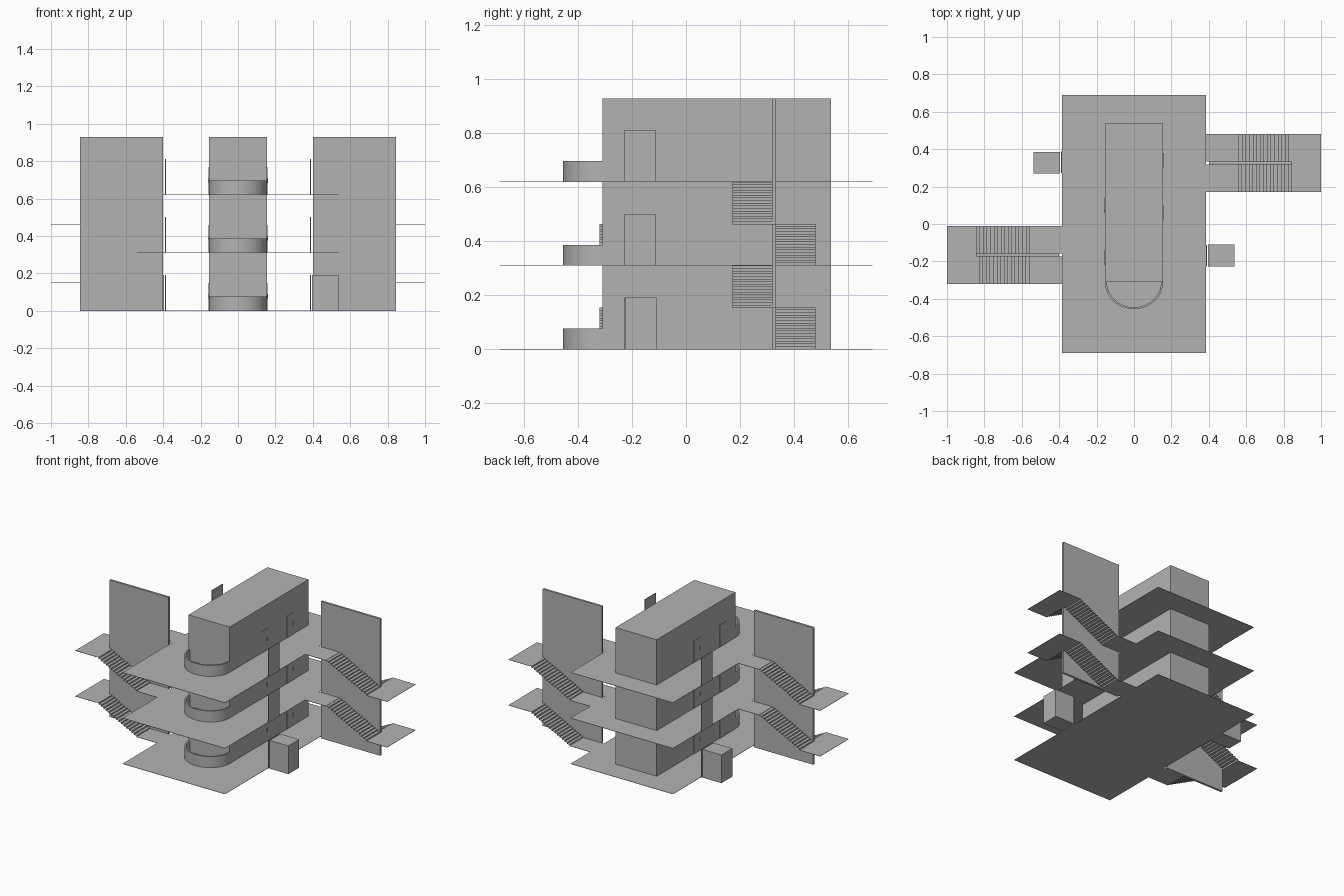
import bpy, bmesh, math

cube = bpy.data.objects.get("Cube")
if cube:
    bpy.data.objects.remove(cube, do_unlink=True)

grey = bpy.data.materials.new("concrete_grey")
grey.use_nodes = True
grey.diffuse_color = (0.45, 0.45, 0.45, 1)
grey.node_tree.nodes["Principled BSDF"].inputs["Base Color"].default_value = (0.45, 0.45, 0.45, 1)

STOREY = 0.31
LEVELS = [0, STOREY, 2 * STOREY]
HEIGHT = 3 * STOREY
PIVOT_Y = 0.08          # the two wings are half-turn copies about this line
SLAB = 0.002
HALF_W, CORE_W = 0.385, 0.155
CORE_FRONT, CORE_BACK = -0.31, 0.536


def finish(bm, name):
    bmesh.ops.recalc_face_normals(bm, faces=bm.faces)
    mesh = bpy.data.meshes.new(name)
    bm.to_mesh(mesh)
    bm.free()
    mesh.materials.append(grey)
    obj = bpy.data.objects.new(name, mesh)
    bpy.context.collection.objects.link(obj)
    return obj


def box(name, x, y, z):
    bm = bmesh.new()
    bmesh.ops.create_cube(bm, size=1)
    for v in bm.verts:
        for i, (lo, hi) in enumerate((x, y, z)):
            v.co[i] = hi if v.co[i] > 0 else lo
    return finish(bm, name)


def wing_box(name, x, y, z):
    """Box on the left wing and its half-turn copy on the right wing."""
    box("left_" + name, x, y, z)
    box("right_" + name, (-x[1], -x[0]),
        (2 * PIVOT_Y - y[1], 2 * PIVOT_Y - y[0]), z)


def flight(name, x0, x1, y, z0, turn, steps=16):
    """Folded strip of risers and treads climbing from x0 to x1."""
    path = [(x0, z0)]
    for i in range(steps):
        x = x0 + (x1 - x0) * i / steps
        z = z0 + STOREY / 2 * (i + 1) / steps
        path += [(x, z), (x + (x1 - x0) / steps, z)]
    bm = bmesh.new()
    rows = []
    for px, pz in path:
        row = []
        for py in y:
            row.append(bm.verts.new((-px, 2 * PIVOT_Y - py, pz) if turn else (px, py, pz)))
        rows.append(row)
    for a, b in zip(rows, rows[1:]):
        bm.faces.new((a[0], a[1], b[1], b[0]))
    finish(bm, name)


def curved_desk(name, z0, z1, with_base):
    """Half-round counter wall against the front of the core."""
    bm = bmesh.new()
    n, thick = 32, 0.01
    sections = []
    for i in range(n + 1):
        a = math.pi * i / n
        ring = []
        for off, z in ((0, z0), (0, z1), (thick, z1), (thick, z0)):
            ring.append(bm.verts.new((math.cos(a) * (CORE_W - off),
                                      CORE_FRONT - math.sin(a) * (0.145 - off), z)))
        sections.append(ring)
    for a, b in zip(sections, sections[1:]):
        for k in range(4):
            j = (k + 1) % 4
            bm.faces.new((a[k], a[j], b[j], b[k]))
    bm.faces.new(sections[0])
    bm.faces.new(sections[-1][::-1])
    if with_base:
        bm.faces.new([s[3] for s in sections])
    obj = finish(bm, name)
    bpy.ops.object.select_all(action="DESELECT")
    obj.select_set(True)
    bpy.context.view_layer.objects.active = obj
    bpy.ops.object.shade_smooth_by_angle(angle=math.radians(40))


# Central core
box("core", (-CORE_W, CORE_W), (CORE_FRONT, CORE_BACK), (0, HEIGHT))

# Wing dimensions: two flights either side of a dividing wall
LOWER_Y, UPPER_Y = (0.333, 0.48), (0.172, 0.318)
STAIR_X, LANDING_X = 0.54, 0.845
wing_box("stair_wall", (0.4, LANDING_X), (0.318, 0.333), (0, HEIGHT))

for n, z in enumerate(LEVELS):
    top = z + SLAB
    box(f"floor_{n}", (-HALF_W, HALF_W), (-0.69, 0.69), (z, top))
    curved_desk(f"desk_{n}", top, z + 0.077, n == 2)

    # Bridges from the floor to the foot and head of the flights
    if n < 2:
        wing_box(f"lower_bridge_{n}", (HALF_W, STAIR_X), LOWER_Y, (z, top))
    if n > 0:
        wing_box(f"upper_bridge_{n}", (HALF_W, STAIR_X), UPPER_Y, (z, top))

    # Half-turn stairs with a landing at mid height
    if n < 2:
        mid = z + STOREY / 2
        wing_box(f"landing_{n}", (LANDING_X, 1.0), (UPPER_Y[0], LOWER_Y[1]), (mid - SLAB, mid))
        for turn, side in ((False, "left"), (True, "right")):
            flight(f"{side}_lower_flight_{n}", STAIR_X, LANDING_X, LOWER_Y, z, turn)
            flight(f"{side}_upper_flight_{n}", LANDING_X, STAIR_X, UPPER_Y, mid, turn)

    # Lift doors at the floor edge, and room doors with handles on the core
    wing_box(f"lift_door_{n}", (0.384, 0.389), (-0.228, -0.112), (z, z + 0.192))
    for d, y in enumerate((0.02, 0.3)):
        wing_box(f"room_door_{n}_{d}", (CORE_W, CORE_W + 0.002), (y, y + 0.08), (top, z + 0.15))
        wing_box(f"door_handle_{n}_{d}", (CORE_W, CORE_W + 0.005),
                 (y + 0.068, y + 0.072), (z + 0.065, z + 0.09))

# Lift cabins at ground level
wing_box("lift_cabin", (0.395, 0.537), (-0.226, -0.11), (0, 0.192))
